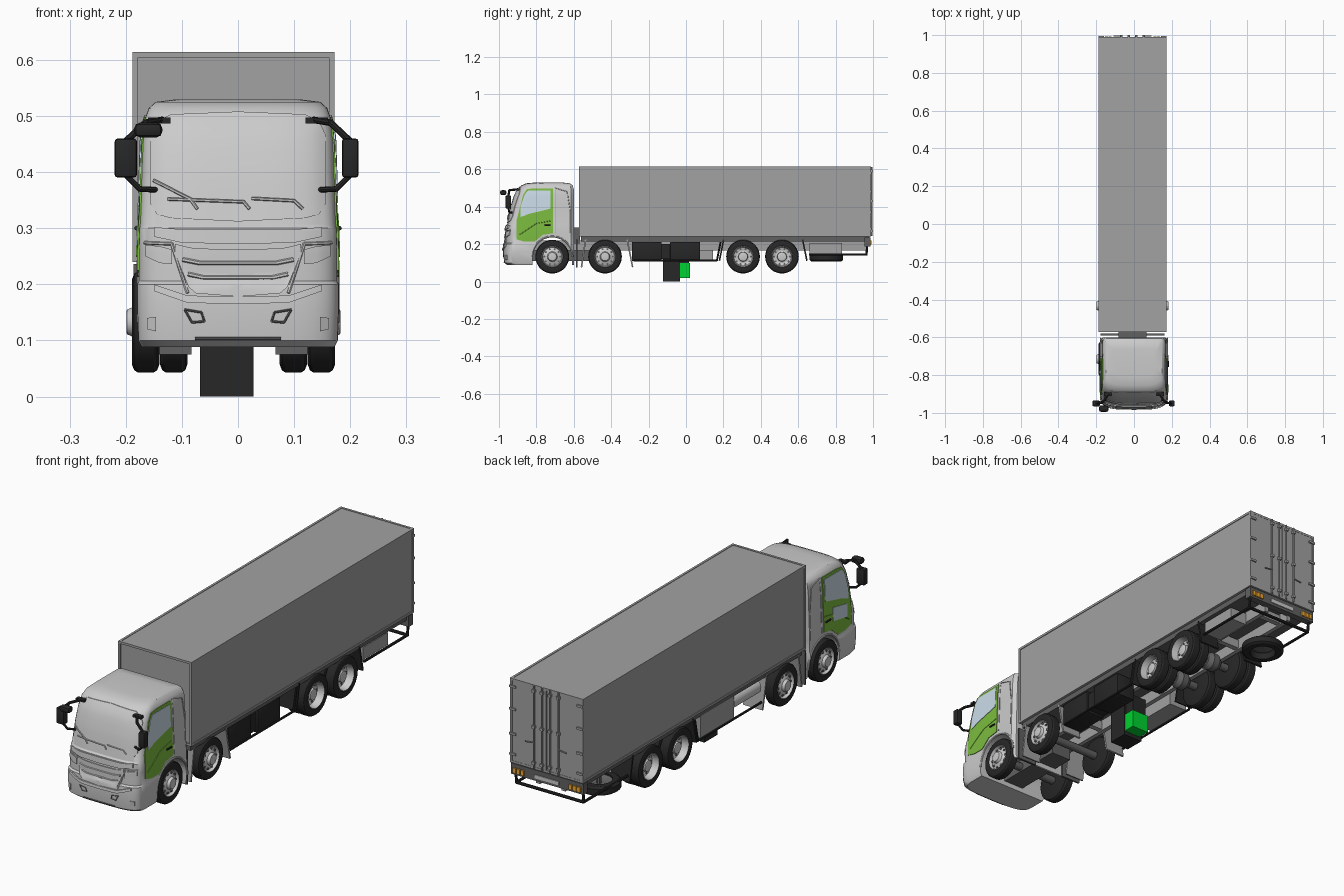
import bpy, bmesh, math
from mathutils import Vector, Matrix
from mathutils.bvhtree import BVHTree

if "Cube" in bpy.data.objects:
    bpy.data.objects.remove(bpy.data.objects["Cube"])

def material(name, rgb):
    m = bpy.data.materials.new(name)
    m.diffuse_color = (*rgb, 1)
    m.use_nodes = True
    m.node_tree.nodes["Principled BSDF"].inputs["Base Color"].default_value = m.diffuse_color
    return m

BLACK = material("black", (0.02, 0.02, 0.02))
DARK = material("dark_grey", (0.12, 0.12, 0.12))
BODY = material("cargo_grey", (0.36, 0.36, 0.36))
GREEN = material("door_green", (0.2, 0.5, 0.05))
BRIGHT = material("bright_green", (0.0, 0.65, 0.03))
GLASS = material("glass", (0.6, 0.72, 0.82))
ORANGE = material("orange", (0.9, 0.4, 0.03))
cx = 0.0   # sideways offset of the part group being built

def finish(bm, name, mat=None, smooth=True):
    bmesh.ops.recalc_face_normals(bm, faces=bm.faces[:])
    me = bpy.data.meshes.new(name)
    bm.to_mesh(me)
    bm.free()
    o = bpy.data.objects.new(name, me)
    bpy.context.collection.objects.link(o)
    o.location.x = cx
    if mat:
        me.materials.append(mat)
    if smooth:
        shade(o)
    return o

def shade(o):
    bpy.ops.object.select_all(action='DESELECT')
    o.select_set(True)
    bpy.context.view_layer.objects.active = o
    bpy.ops.object.shade_smooth_by_angle(angle=math.radians(32))

def box(name, x0, x1, y0, y1, z0, z1, mat=None, tilt=0, bevel=0):
    bm = bmesh.new()
    bmesh.ops.create_cube(bm, size=1)
    bmesh.ops.scale(bm, vec=(x1 - x0, y1 - y0, z1 - z0), verts=bm.verts)
    if bevel:
        bmesh.ops.bevel(bm, geom=bm.edges[:], offset=bevel, segments=2, affect='EDGES', profile=0.5)
    bmesh.ops.rotate(bm, matrix=Matrix.Rotation(tilt, 3, 'X'), verts=bm.verts)
    bmesh.ops.translate(bm, vec=((x0 + x1) / 2, (y0 + y1) / 2, (z0 + z1) / 2), verts=bm.verts)
    return finish(bm, name, mat, bevel > 0)

def tube(name, pts, r, mat=None, sides=8):
    # straight round bars joined end to end along a path
    bm = bmesh.new()
    for a, b in zip(pts, pts[1:]):
        a, b = Vector(a), Vector(b)
        m = Matrix.Translation((a + b) / 2) @ (b - a).to_track_quat('Z', 'Y').to_matrix().to_4x4()
        bmesh.ops.create_cone(bm, cap_ends=True, segments=sides, radius1=r, radius2=r,
                              depth=(b - a).length + r * 0.5, matrix=m)
    return finish(bm, name, mat)

def lathe(name, profile, center, mat=None, s=1, axis='X'):
    bm = bmesh.new()
    vs = [bm.verts.new((s * a, r, 0)) for a, r in profile]
    es = [bm.edges.new(p) for p in zip(vs, vs[1:])]
    bmesh.ops.spin(bm, geom=vs + es, cent=(0, 0, 0), axis=(1, 0, 0), angle=2 * math.pi, steps=36)
    bmesh.ops.remove_doubles(bm, verts=bm.verts, dist=1e-5)
    if axis == 'Z':
        bmesh.ops.rotate(bm, matrix=Matrix.Rotation(math.pi / 2, 3, 'Y'), verts=bm.verts)
    bmesh.ops.translate(bm, vec=center, verts=bm.verts)
    return finish(bm, name, mat)

# Cab shell: lofted plan outlines (z, front y, rear y, half width)
LEVELS = [(.088, -.955, -.6, .172), (.10, -.972, -.6, .178), (.16, -.978, -.6, .18), (.20, -.974, -.6, .18),
          (.206, -.966, -.6, .177), (.26, -.965, -.6, .177), (.30, -.962, -.6, .176), (.307, -.955, -.6, .175),
          (.40, -.936, -.6, .172), (.46, -.917, -.6, .170), (.495, -.9, -.6, .166), (.514, -.88, -.606, .159),
          (.525, -.855, -.62, .147), (.529, -.81, -.66, .115)]
bm = bmesh.new()
rings = []
for z, yf, yr, hw in LEVELS:
    half = [(hw - .015, yr), (hw, yr - .015)]
    for i in range(13):
        t = math.pi / 2 * i / 12
        half.append((hw * max(0, math.cos(t)) ** .57, yf + .07 * (1 - math.sin(t) ** .57)))
    half[-1] = (0, yf)
    ring = half + [(-x, y) for x, y in half[-2::-1]]
    rings.append([bm.verts.new((x, y, z)) for x, y in ring])
for a, b in zip(rings, rings[1:]):
    for i in range(len(a)):
        j = (i + 1) % len(a)
        bm.faces.new((a[i], a[j], b[j], b[i]))
bm.faces.new(rings[0])
bm.faces.new(rings[-1])
bm.normal_update()
TREE = BVHTree.FromBMesh(bm)
cab = finish(bm, "cab_shell", None, False)
AX1, AX2, AX3, AX4, WZ = -.715, -.433, .305, .513, .133
cutter = tube("arch_cutter", [(-.3, AX1, WZ), (.3, AX1, WZ)], .106, sides=40)
low = box("arch_cutter_low", -.3, .3, AX1 - .106, AX1 + .106, 0, WZ)
for c in (cutter, low):
    c.hide_render = True
    c.hide_viewport = False
    bpy.context.view_layer.objects.active = cab
    m = cab.modifiers.new("arch", 'BOOLEAN')
    m.object, m.operation, m.solver = c, 'DIFFERENCE', 'EXACT'
    bpy.ops.object.modifier_apply(modifier="arch")
for c in (cutter, low):
    bpy.data.objects.remove(c)
shade(cab)

def on_front(x, z):
    p, n, *_ = TREE.ray_cast(Vector((x, -2, z)), Vector((0, 1, 0)))
    return p, Vector((0, -1, 0))

def on_side(s):
    def f(y, z):
        p, n, *_ = TREE.ray_cast(Vector((s, y, z)), Vector((-s, 0, 0)))
        return p, Vector((s, 0, 0))
    return f

def patch(name, cols, proj, off=.003, mat=None, nv=8):
    # raised panel hugging the cab; cols = (u, low, high)
    fine = []
    for a, b in zip(cols, cols[1:]):
        n = max(1, round(abs(b[0] - a[0]) / .015))
        fine += [[p + (q - p) * i / n for p, q in zip(a, b)] for i in range(n)]
    fine.append(cols[-1])
    bm = bmesh.new()
    grid = []
    for u, lo, hi in fine:
        hits = [proj(u, lo + (hi - lo) * k / nv) for k in range(nv + 1)]
        grid.append([(bm.verts.new(p + d * off), bm.verts.new(p - d * .004)) for p, d in hits])
    for k in (0, 1):
        for a, b in zip(grid, grid[1:]):
            for i in range(nv):
                bm.faces.new((a[i][k], b[i][k], b[i + 1][k], a[i + 1][k]))
    rim = [g[0] for g in grid] + grid[-1][1:] + [g[-1] for g in grid[-2::-1]] + grid[0][-2:0:-1]
    for a, b in zip(rim, rim[1:] + rim[:1]):
        bm.faces.new((a[0], b[0], b[1], a[1]))
    return finish(bm, name, mat)

def seam(name, pts, proj, r=.002, mat=None, lift=.001):
    out = []
    for a, b in zip(pts, pts[1:]):
        for i in range(6):
            p, d = proj(a[0] + (b[0] - a[0]) * i / 5, a[1] + (b[1] - a[1]) * i / 5)
            if i or not out:
                out.append(p + d * lift)
    return tube(name, out, r, mat, 6)

def sym(cols):
    return [(-u, a, b) for u, a, b in cols[::-1]] + [c for c in cols if c[0] > 0]

# Cab front: windscreen, brow, grille, lamps, bumper, wipers
patch("windscreen", sym([(0, .312, .508), (.12, .318, .503), (.145, .325, .49), (.157, .345, .465)]), on_front, .003)
patch("front_brow", sym([(0, .272, .298), (.1, .274, .298), (.15, .285, .302)]), on_front, .006)
patch("grille", sym([(0, .178, .262), (.075, .184, .264), (.088, .195, .266), (.112, .255, .272)]), on_front, .004)
for z, w in ((.238, .098), (.212, .088)):
    seam("grille_bar", [(-w, z + .006), (-w * .7, z), (w * .7, z), (w, z + .006)], on_front, .004, None, .004)
patch("bumper_lip", sym([(0, .165, .178), (.09, .167, .18), (.15, .188, .2)]), on_front, .006)
seam("bumper_slot", [(-.076, .103), (.076, .103)], on_front, .003, DARK)
for s in (-1, 1):
    patch("headlamp", [(s * .118, .236, .262), (s * .14, .238, .268), (s * .165, .25, .27)], on_front, .005)
    seam("lamp_frame", [(s * .09, .185), (s * .118, .272), (s * .166, .274)], on_front, .003)
    seam("fog_lamp_frame", [(s * .095, .155), (s * .082, .132), (s * .06, .134), (s * .065, .15), (s * .095, .155)], on_front, .002, DARK)
    patch("bumper_vent", [(s * .146, .116, .142), (s * .162, .12, .14)], on_front, .004)
    # Doors and side glass
    side = on_side(s)
    patch("door", [(-.905, .225, .33), (-.87, .215, .465), (-.85, .213, .494), (-.81, .213, .498), (-.765, .25, .498), (-.712, .258, .498)], side, .003, GREEN, 12)
    patch("door_window", [(-.885, .345, .40), (-.862, .352, .465), (-.845, .36, .486), (-.724, .39, .486)], side, .005, GLASS, 10)
    seam("door_crease", [(-.89, .25), (-.8, .31), (-.72, .325)], side, .002, GREEN, .003)
    tube("door_handle", [(s * .181, -.755, .3), (s * .181, -.725, .3)], .004, BLACK)
    seam("cab_side_seam", [(-.7, .26), (-.7, .5), (-.635, .48), (-.62, .38), (-.62, .26)], side, .002)
    arc = [(s * .176, AX1 + .108 * math.cos(a), WZ + .108 * math.sin(a)) for a in [math.pi * i / 14 for i in range(15)]]
    tube("arch_flare", arc, .005)
    # Mirrors with two arms
    w = .02 if s < 0 else .015
    box("mirror", s * .2 - w, s * .2 + w, -.965, -.935, .39, .46, BLACK, 0, .006)
    tube("mirror_arm_top", [(s * .135, -.9, .493), (s * .165, -.945, .488), (s * .2, -.95, .455)], .006, BLACK)
    tube("mirror_arm_bottom", [(s * .14, -.925, .368), (s * .175, -.945, .37), (s * .2, -.95, .395)], .005, BLACK)
    box("mirror_bracket", s * .14 - .02, s * .14 + .02, -.91, -.89, .487, .497, BLACK)
patch("lower_door_window", [(-.875, .268, .325), (-.775, .285, .345)], on_side(-1), .005, GLASS)
box("round_mirror", -.185, -.135, -.994, -.96, .462, .488, BLACK, 0, .01)
for p in ([(-.15, .385), (-.085, .352), (-.073, .335)], [(-.125, .352), (.01, .347), (.02, .335)], [(.025, .353), (.1, .349), (.115, .335)]):
    seam("wiper", p, on_front, .003, None, .006)

# Cargo body with edge trim (the rest of the truck sits slightly to the left)
cx = -.008
X, Y0, Y1, Z0, Z1 = .18, -.572, .99, .24, .614
box("cargo_body", -X + .003, X - .003, Y0 + .005, Y1 - .007, Z0, Z1 - .002, BODY)
box("cargo_floor", -.168, .168, Y0 + .01, Y1 - .01, .215, .242, DARK)
for s in (-1, 1):
    a, b = sorted((s * X, s * (X - .01)))
    for z in (Z0, Z1 - .01):
        box("side_rail", a, b, Y0, Y1, z, z + .01, BODY)
    for y in (Y0, Y1 - .01):
        box("corner_post", a, b, y, y + .01, Z0, Z1, BODY)
    # Rear door leaf, lock rods and hinges
    a, b = sorted((s * .002, s * .168))
    box("rear_door", a, b, .98, .989, .25, .604, BODY)
    for x in (.02, .06):
        tube("lock_rod", [(s * x, .993, .245), (s * x, .993, .612)], .004, BODY)
        for z in (.27, .43, .59):
            box("rod_clamp", s * x - .007, s * x + .007, .985, 1.0, z - .006, z + .006, BODY)
    tube("lock_handle", [(s * .06, .995, .36), (s * .1, .995, .355)], .003, BODY)
    for z in (.28, .37, .48, .58):
        box("hinge", s * .165 - .015, s * .165 + .015, .985, .995, z - .005, z + .005, BODY)
    # Rear lamps
    for k in range(3):
        x = s * (.118 + k * .02)
        box("rear_lamp", x - .008, x + .008, .985, .993, .197, .219, ORANGE)
for y in (Y0, Y1 - .01):
    for z in (Z0, Z1 - .01):
        box("end_rail", -X, X, y, y + .01, z, z + .01, BODY)
box("rear_beam", -.178, .178, .955, .986, .188, .236, DARK)
box("number_plate_panel", -.06, .06, .985, .99, .2, .216)

# Chassis frame
for s in (-1, 1):
    box("frame_rail", s * .062 - .01, s * .062 + .01, -.9, .96, .165, .22, BODY)
for y in (-.58, -.3, .12, .41, .62, .9):
    box("cross_member", -.06, .06, y - .012, y + .012, .17, .21, BODY)
box("cab_link", -.075, .075, -.602, -.566, .2, .29, DARK)
box("engine_block", -.05, .05, -.84, -.5, .11, .2, DARK)

# Wheels: single on the two front axles, double on the rear pair
TYRE = [(.132, 0), (.132, .075), (.136, .086), (.142, .09), (.171, .09), (.177, .086), (.181, .076), (.179, .057), (.17, .054)]
FRONT_RIM = [(.178, .058), (.181, .055), (.168, .05), (.172, .04), (.176, .032), (.178, .027), (.19, .022), (.191, .016), (.191, 0)]
REAR_RIM = [(.178, .058), (.181, .055), (.15, .049), (.145, .034), (.147, .026), (.166, .024), (.168, .016), (.168, 0)]
for y in (AX1, AX2, AX3, AX4):
    rear = y > 0
    tube("axle", [(-.14, y, WZ), (.14, y, WZ)], .018, DARK, 12)
    if rear:
        lathe("differential", [(-.04, 0), (-.035, .025), (-.015, .04), (.015, .04), (.035, .025), (.04, 0)], (0, y, WZ), DARK)
    for s in (-1, 1):
        lathe("tyre", TYRE, (0, y, WZ), BLACK, s)
        lathe("rim", REAR_RIM if rear else FRONT_RIM, (0, y, WZ), None, s)
        if rear:
            lathe("inner_tyre", TYRE[:-1] + [(.17, 0)], (-s * .05, y, WZ), BLACK, s)
        xr = .147 if rear else .171
        for k in range(10):
            a = k * math.pi / 5
            c = Vector((s * xr, y + .042 * math.cos(a), WZ + .042 * math.sin(a)))
            tube("rim_hole", [c, c + Vector((s * .002, 0, 0))], .0055, DARK)

# Mud flaps around the axles
for s in (-1, 1):
    for y, t, mat in ((-.585, 0, DARK), (-.548, -.15, BODY), (-.3, .2, BODY), (.19, -.2, BLACK), (.635, .2, BLACK)):
        a, b = sorted((s * .075, s * .17))
        box("mud_flap", a, b, y - .004, y + .004, .075 if y < 0 else .11, .225, mat, t)
    tube("side_guard", [(s * .165, -.28, .112), (s * .165, .165, .112), (s * .165, .185, .21)], .005, BLACK)
    tube("rear_guard", [(s * .165, .66, .145), (s * .165, .965, .145), (s * .165, .97, .21)], .006, BLACK)
tube("underrun_bar", [(-.165, .965, .145), (.165, .965, .145)], .007, BLACK)

# Side equipment: right boxes, left locker and air tank, rear locker, spare wheel
box("right_tank_front", .07, .165, -.29, -.13, .11, .212, BLACK, 0, .004)
box("right_tank_rear", .07, .165, -.085, .075, .11, .212, BLACK, 0, .004)
box("tank_link", .07, .155, -.13, -.085, .12, .2, BLACK)
box("left_locker", -.165, -.075, -.09, .145, .115, .218, BODY)
tube("left_air_tank", [(-.135, -.27, .178), (-.135, -.1, .178)], .032, None, 24)
box("rear_locker", .075, .16, .66, .835, .15, .205, BODY)
lathe("spare_tyre", [(-.02, .055), (-.02, .08), (-.013, .09), (.013, .09), (.02, .08), (.02, .055), (-.02, .055)], (-.09, .75, .128), BLACK, 1, 'Z')
lathe("spare_rim", [(-.014, .056), (-.004, .045), (0, .03), (0, 0)], (-.09, .75, .128), DARK, 1, 'Z')
tube("spare_hanger", [(-.09, .75, .13), (-.09, .75, .22)], .01, DARK)

# Hanging blocks under the frame
box("black_block", -.06, .036, -.123, -.032, 0, .19, BLACK)
box("green_block", -.052, .033, -.032, .022, .018, .1, BRIGHT)
box("green_block_mount", -.045, .025, -.032, .015, .1, .18, BLACK)
